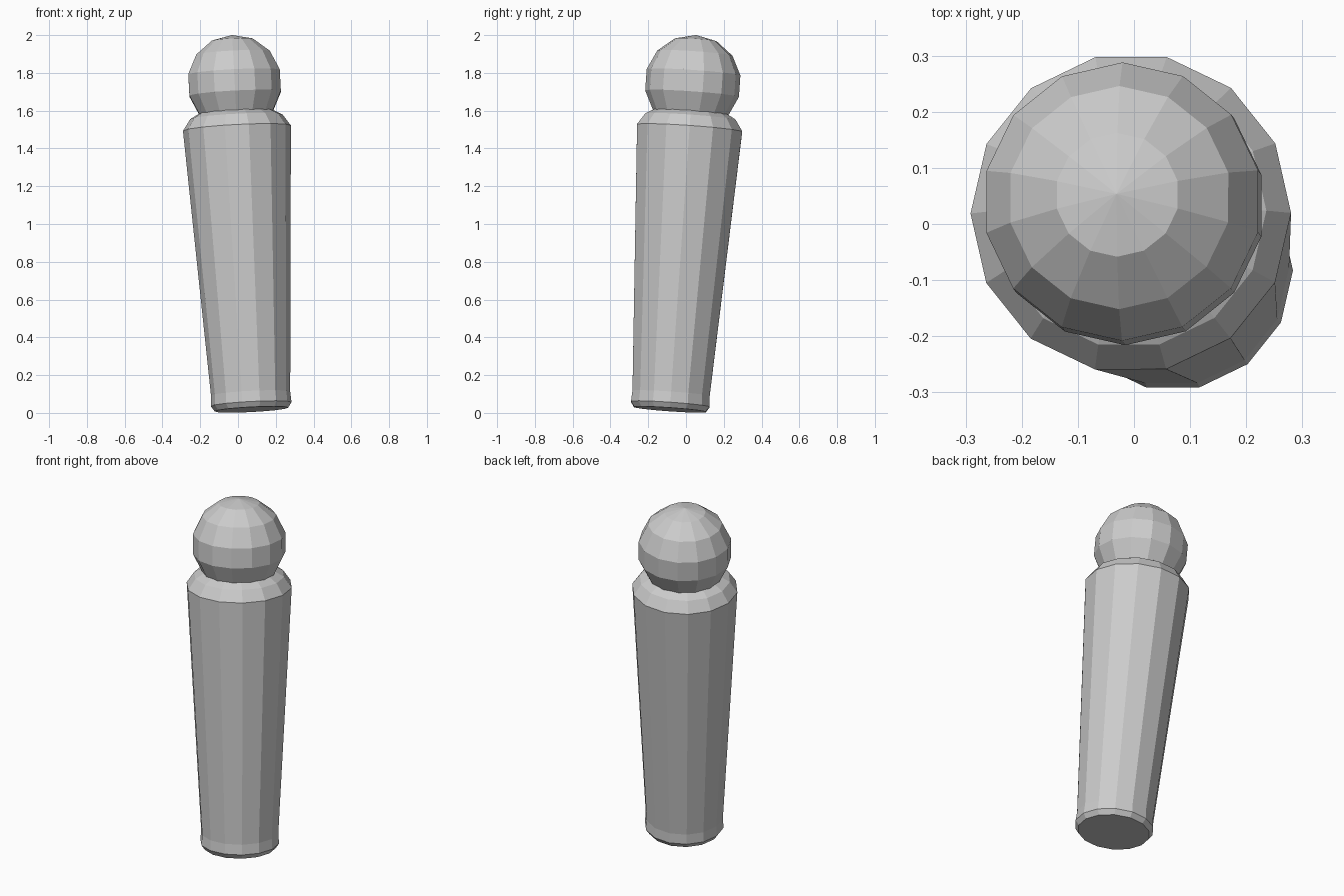
import bpy, bmesh
from math import pi, sin, cos
from mathutils import Vector, Matrix

if "Cube" in bpy.data.objects:
    bpy.data.objects.remove(bpy.data.objects["Cube"])

SIDES = 14

# The whole peg leans slightly: local z runs along this axis
axis = Vector((-0.0515, 0.07, 1.0))
lean = (Matrix.Translation((0.071, -0.085, 0.018))
        @ Vector((0, 0, 1)).rotation_difference(axis).to_matrix().to_4x4())


def add_object(name, bm, matrix):
    bmesh.ops.recalc_face_normals(bm, faces=bm.faces)
    mesh = bpy.data.meshes.new(name)
    bm.to_mesh(mesh)
    bm.free()
    obj = bpy.data.objects.new(name, mesh)
    bpy.context.collection.objects.link(obj)
    obj.matrix_world = matrix
    return obj


def lathe(name, profile, matrix):
    """Faceted solid of revolution from (radius, height) pairs, capped."""
    bm = bmesh.new()
    rings = [[bm.verts.new((r * cos(2 * pi * i / SIDES), r * sin(2 * pi * i / SIDES), z))
              for i in range(SIDES)] for r, z in profile]
    for a, b in zip(rings, rings[1:]):
        for i in range(SIDES):
            j = (i + 1) % SIDES
            bm.faces.new((a[i], a[j], b[j], b[i]))
    bm.faces.new(rings[0][::-1])
    bm.faces.new(rings[-1])
    return add_object(name, bm, matrix)


# Tapered body with a small foot flare and bevelled shoulder
lathe("body", [(0.195, 0.0), (0.214, 0.028), (0.21, 0.085),
               (0.286, 1.495), (0.245, 1.555), (0.2, 1.58)], lean)

# Round low-poly head
bm = bmesh.new()
bmesh.ops.create_uvsphere(bm, u_segments=SIDES, v_segments=7, radius=0.255)
add_object("head", bm, lean @ Matrix.Translation((0, 0, 1.735)))
